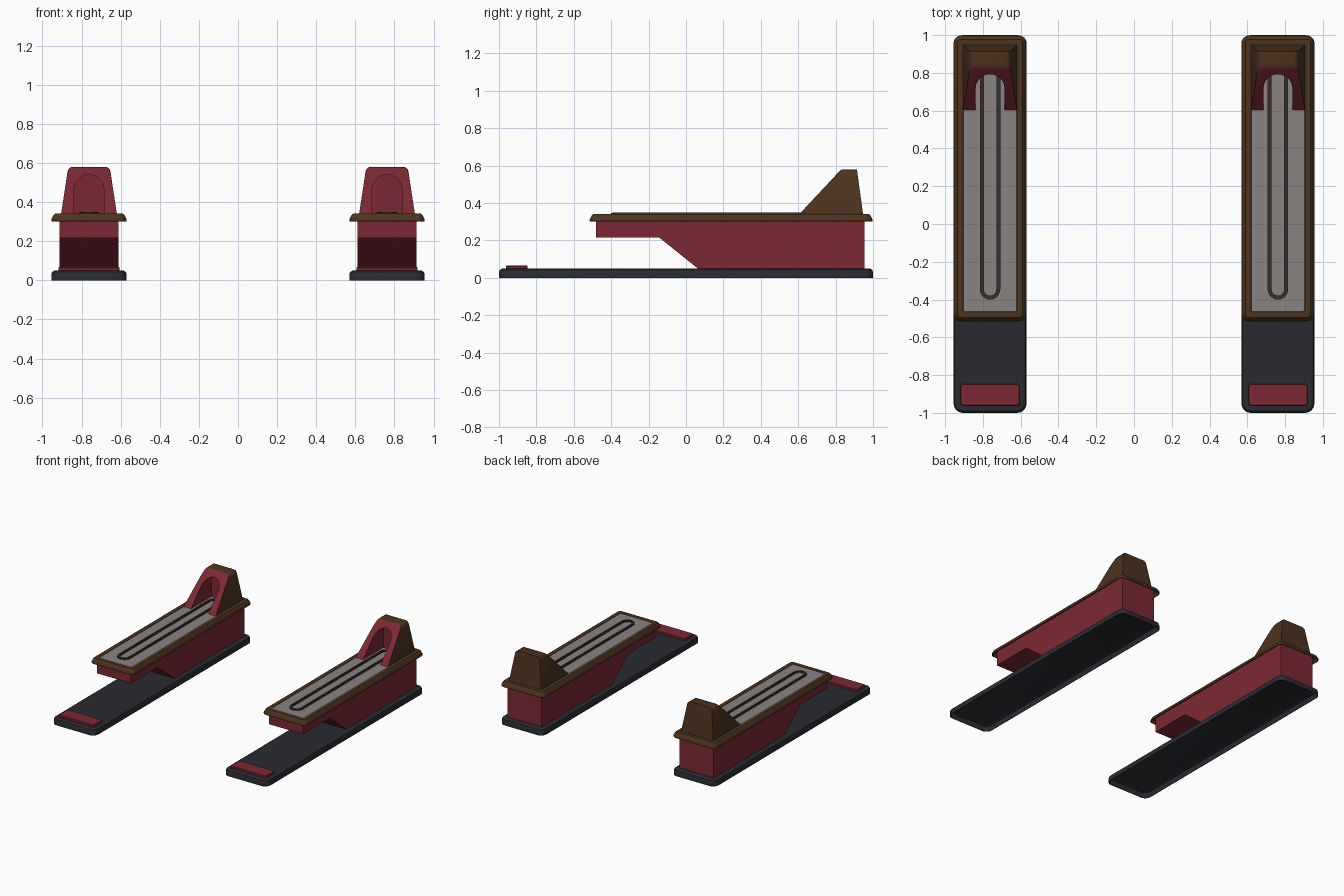
import bpy, bmesh, math

if "Cube" in bpy.data.objects:
    bpy.data.objects.remove(bpy.data.objects["Cube"])

def material(name, rgb):
    m = bpy.data.materials.new(name)
    m.diffuse_color = (*rgb, 1)
    m.use_nodes = True
    m.node_tree.nodes["Principled BSDF"].inputs["Base Color"].default_value = m.diffuse_color
    return m

RED = material("dark red", (0.2, 0.022, 0.032))
BROWN = material("dark brown", (0.073, 0.033, 0.013))
GREY = material("warm grey", (0.25, 0.23, 0.23))
SLATE = material("slate", (0.023, 0.024, 0.032))

def rounded(hx, y0, y1, r, inset, z, n=6):
    """Points of a rounded rectangle, shrunk by inset."""
    r2 = max(r - inset, 0.012)
    hx, y0, y1 = hx - inset, y0 + inset, y1 - inset
    centres = [(hx - r2, y1 - r2), (-hx + r2, y1 - r2), (-hx + r2, y0 + r2), (hx - r2, y0 + r2)]
    pts = []
    for q, (cx, cy) in enumerate(centres):
        for i in range(n + 1):
            a = math.pi / 2 * (q + i / n)
            pts.append((cx + r2 * math.cos(a), cy + r2 * math.sin(a), z))
    return pts

def finish(bm, name, mats):
    bmesh.ops.recalc_face_normals(bm, faces=bm.faces)
    me = bpy.data.meshes.new(name)
    bm.to_mesh(me)
    bm.free()
    for m in mats:
        me.materials.append(m)
    ob = bpy.data.objects.new(name, me)
    bpy.context.collection.objects.link(ob)
    return ob

def loft(name, rings, mats, caps=True, cap_mat=0):
    bm = bmesh.new()
    loops = [[bm.verts.new(p) for p in ring] for ring in rings]
    n = len(loops[0])
    for a, b in zip(loops, loops[1:]):
        for i in range(n):
            j = (i + 1) % n
            bm.faces.new((a[i], a[j], b[j], b[i]))
    if caps:
        bm.faces.new(loops[0][::-1])
        bm.faces.new(loops[-1]).material_index = cap_mat
    return finish(bm, name, mats)

parts = []

# base: a thin tray, hollow underneath
B = (0.193, -1, 1, 0.05)
parts.append(loft("base", [rounded(*B, i, z) for i, z in
    [(0.018, 0.045), (0.009, 0.04), (0.004, 0.029), (0.004, 0), (0, 0), (0, 0.03), (0.005, 0.043), (0.016, 0.05)]],
    [SLATE]))

# red plate at the front of the base
P = (0.157, -0.962, -0.847, 0.012)
parts.append(loft("front_plate", [rounded(*P, i, z) for i, z in
    [(0, 0.048), (0, 0.062), (0.004, 0.067)]], [RED]))

# body with cut-away underside
profile = [(-0.48, 0.334), (-0.48, 0.217), (-0.145, 0.217), (0.066, 0.048), (0.955, 0.048), (0.955, 0.334)]
parts.append(loft("body", [[(x, y, z) for y, z in profile] for x in (-0.152, 0.152)], [RED]))

# rim frame, hollow underneath, with the grey panel as its top face
R = (0.193, -0.515, 0.998, 0.04)
parts.append(loft("rim_and_panel", [rounded(*R, i, z) for i, z in
    [(0.024, 0.332), (0.016, 0.328), (0.006, 0.311), (0.006, 0.302), (0.002, 0.302), (0, 0.304),
     (0, 0.311), (0.012, 0.334), (0.02, 0.341), (0.05, 0.341), (0.052, 0.339)]],
    [BROWN, GREY], cap_mat=1))

# raised loop track with a dark centre line
T = (0.054, -0.4, 0.84, 0.054)
parts.append(loft("track", [rounded(*T, i, z) for i, z in
    [(0, 0.337), (0, 0.347), (0.021, 0.347), (0.021, 0.337)]], [BROWN], caps=False))
parts.append(loft("track_line", [rounded(*T, i, z) for i, z in
    [(0.007, 0.345), (0.007, 0.349), (0.014, 0.349), (0.014, 0.345)]], [SLATE], caps=False))

# tapered hood
bm = bmesh.new()
low = [bm.verts.new(p) for p in [(-0.143, 0.602, 0.337), (0.143, 0.602, 0.337), (0.143, 0.947, 0.337), (-0.143, 0.947, 0.337)]]
top = [bm.verts.new(p) for p in [(-0.106, 0.83, 0.58), (0.106, 0.83, 0.58), (0.106, 0.914, 0.58), (-0.106, 0.914, 0.58)]]
bm.faces.new(low[::-1])
bm.faces.new(top)
for i in range(4):
    j = (i + 1) % 4
    bm.faces.new((low[i], low[j], top[j], top[i]))
side_edges = [e for e in bm.edges if all(v in top for v in e.verts) and abs(e.verts[0].co.x - e.verts[1].co.x) < 0.01]
bmesh.ops.bevel(bm, geom=side_edges, offset=0.022, segments=4, profile=0.5, affect='EDGES')
front_top = [e for e in bm.edges if all(v.co.z > 0.55 and v.co.y < 0.84 for v in e.verts)]
bmesh.ops.bevel(bm, geom=front_top, offset=0.01, segments=2, profile=0.5, affect='EDGES')
hood = finish(bm, "hood", [BROWN, RED])

# arched cutter for the hood opening
arch = [(0.076, 0.3)] + [(0.076 * math.cos(math.pi * i / 14), 0.464 + 0.076 * math.sin(math.pi * i / 14))
                         for i in range(15)] + [(-0.076, 0.3)]
cutter = loft("arch_cutter", [[(x, y, z) for x, z in arch] for y in (0.5, 0.86)], [BROWN, RED])
cutter.hide_render = True
mod = hood.modifiers.new("opening", 'BOOLEAN')
mod.operation = 'DIFFERENCE'
mod.solver = 'EXACT'
mod.object = cutter
bpy.context.view_layer.update()
cut = bpy.data.meshes.new_from_object(hood.evaluated_get(bpy.context.evaluated_depsgraph_get()))
hood.modifiers.clear()
hood.data = cut
bpy.data.objects.remove(cutter)
# red front and red inside of the arch, brown elsewhere
for f in hood.data.polygons:
    c = f.center
    inside = abs(c.x) < 0.078 and c.y < 0.865 and 0.338 < c.z < 0.545
    f.material_index = 1 if f.normal.y < -0.35 or inside else 0
parts.append(hood)

# smooth shading with sharp edges, then a second copy on the other side
for ob in parts:
    bpy.ops.object.select_all(action='DESELECT')
    ob.select_set(True)
    bpy.context.view_layer.objects.active = ob
    bpy.ops.object.shade_smooth_by_angle(angle=math.radians(30))
    twin = ob.copy()
    bpy.context.collection.objects.link(twin)
    name = ob.name
    ob.name, twin.name = "left_" + name, "right_" + name
    ob.location.x, twin.location.x = -0.762, 0.762
